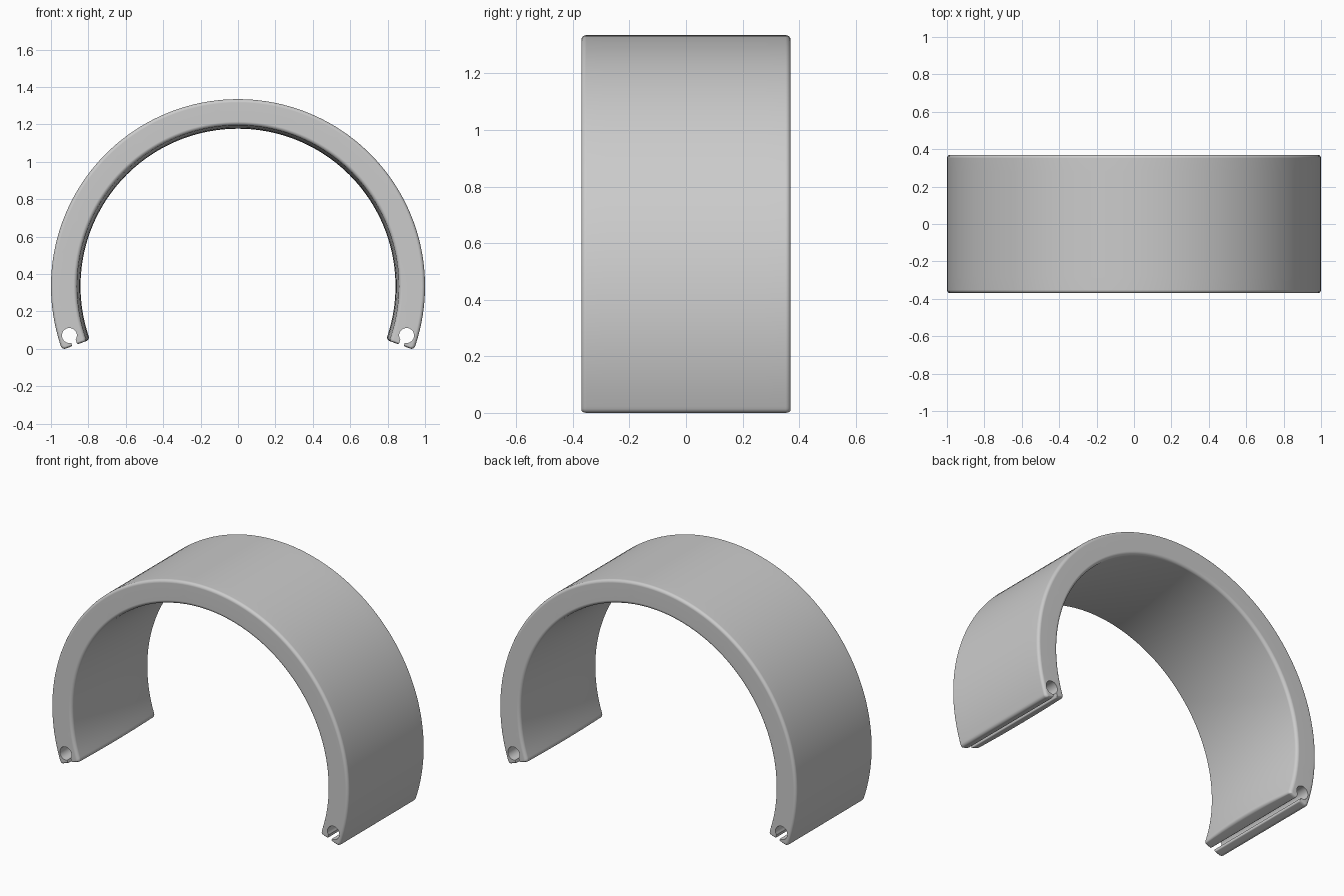
import bpy, bmesh, math

if "Cube" in bpy.data.objects:
    bpy.data.objects.remove(bpy.data.objects["Cube"])

R_OUT, R_IN, CZ = 1.0, 0.842, 0.335      # radii and height of the ring axis
HALF_W, FIL = 0.37, 0.018                # half width, edge rounding
END = math.radians(109.9)                # end angle measured from the top
HOLE_R, HOLE_A, HOLE_RAD = 0.939, math.radians(106.3), 0.04
SLOT = (-0.025, 0.003)                   # slot sides, relative to hole centre
N = 48


def corner(r, c, a0, a1, n=5):
    """Rounded corner of radius c touching the end face, as (radius, angle, end weight)."""
    pts = []
    for i in range(n + 1):
        t = math.radians(a0 + (a1 - a0) * i / n)
        pts.append((r + c * math.cos(t), END + (c * math.sin(t) - c) / r, math.sin(t)))
    return pts


def half_outline():
    """Right half section: outer arc, end with keyhole, inner arc."""
    c, lip = 0.02, 0.007
    stop = END - 0.03
    pts = [(R_OUT, stop * i / N, 0) for i in range(N + 1)]
    pts += corner(R_OUT - c, c, 0, 90)
    pts += corner(HOLE_R + SLOT[1] + lip, lip, 90, 180, 3)
    # round pin hole, open toward the slot
    t0 = math.acos(SLOT[1] / HOLE_RAD)
    t1 = math.acos(SLOT[0] / HOLE_RAD) - 2 * math.pi
    for i in range(25):
        t = t0 + (t1 - t0) * i / 24
        r = HOLE_R + HOLE_RAD * math.cos(t)
        pts.append((r, HOLE_A + HOLE_RAD * math.sin(t) / HOLE_R, 0))
    pts += corner(HOLE_R + SLOT[0] - lip, lip, 0, 90, 3)
    pts += corner(R_IN + c, c, 90, 180)
    pts += [(R_IN, stop * i / N, 0) for i in range(N, -1, -1)]
    return pts


def clamp(v):
    return max(0.0, min(1.0, v))


def place(p, y, inset, side):
    """Put an outline point at depth y, with crowned inner wall and rounded rims."""
    r, a, w_end = p
    crown = 0.02 * (y / HALF_W) ** 2
    w_in = clamp((0.885 - r) / (0.885 - R_IN))
    w_out = clamp((r - 0.98) / 0.02)
    r2 = r + w_in * (crown + inset) - w_out * inset
    a2 = a - w_end * inset * 0.6 / r
    return (side * r2 * math.sin(a2), y, CZ + r2 * math.cos(a2))


# Full outline: right half plus its mirror
half = half_outline()
outline = [(p, 1) for p in half] + [(p, -1) for p in reversed(half[1:-1])]

# Depth stations with rim insets
rim = [(HALF_W - FIL + FIL * math.sin(t), FIL * (1 - math.cos(t)))
       for t in (math.pi / 2 * i / 5 for i in range(6))]
flat = HALF_W - FIL
stations = [(-y, s) for y, s in reversed(rim)]
stations += [(flat * (i / 5 - 1), 0) for i in range(1, 10)]
stations += rim

# Cuff body
bm = bmesh.new()
rings = [[bm.verts.new(place(p, y, s, side)) for p, side in outline] for y, s in stations]
n = len(outline)
for ra, rb in zip(rings, rings[1:]):
    for i in range(n):
        j = (i + 1) % n
        bm.faces.new((ra[i], ra[j], rb[j], rb[i]))
caps = [bm.faces.new(rings[0]), bm.faces.new(rings[-1])]
bmesh.ops.recalc_face_normals(bm, faces=bm.faces)
bmesh.ops.triangulate(bm, faces=caps)
mesh = bpy.data.meshes.new("cuff_band")
bm.to_mesh(mesh)
bm.free()

mat = bpy.data.materials.new("plain grey")
mat.diffuse_color = (0.6, 0.6, 0.6, 1)
mat.use_nodes = True
mat.node_tree.nodes["Principled BSDF"].inputs["Base Color"].default_value = mat.diffuse_color
mesh.materials.append(mat)

band = bpy.data.objects.new("cuff_band", mesh)
bpy.context.collection.objects.link(band)
bpy.context.view_layer.objects.active = band
band.select_set(True)
bpy.ops.object.shade_smooth_by_angle(angle=math.radians(35))
wn = band.modifiers.new("flat_sides", 'WEIGHTED_NORMAL')
wn.keep_sharp = True
